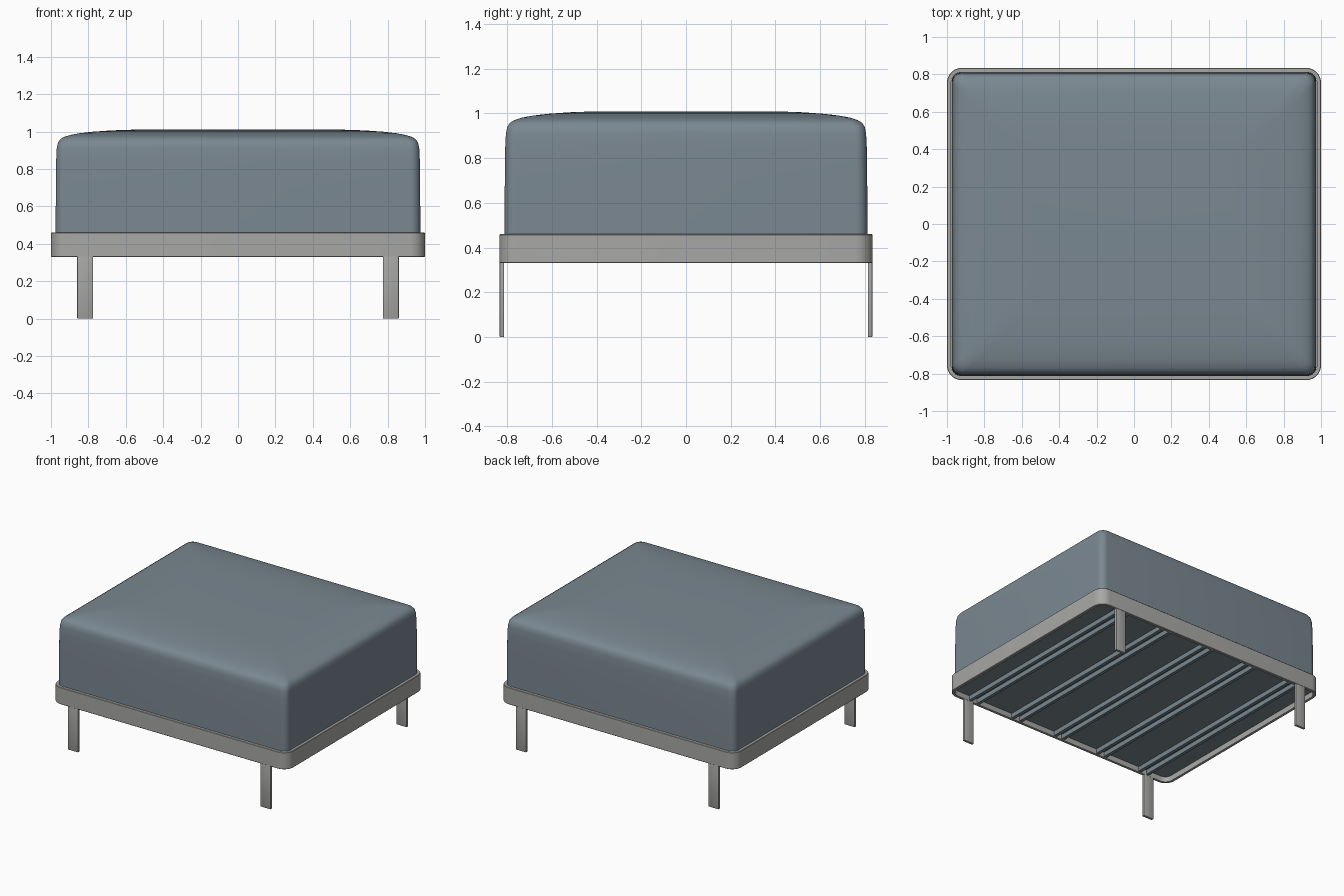
import bpy, bmesh, math

if "Cube" in bpy.data.objects:
    bpy.data.objects.remove(bpy.data.objects["Cube"])


def material(name, rgb):
    m = bpy.data.materials.new(name)
    m.diffuse_color = (*rgb, 1)
    m.use_nodes = True
    m.node_tree.nodes["Principled BSDF"].inputs["Base Color"].default_value = m.diffuse_color
    return m


FABRIC = material("slate_blue_fabric", (0.195, 0.246, 0.285))
METAL = material("light_grey_metal", (0.39, 0.39, 0.38))


def finish(name, bm, mat, angle):
    bmesh.ops.recalc_face_normals(bm, faces=bm.faces)
    me = bpy.data.meshes.new(name)
    bm.to_mesh(me)
    bm.free()
    me.materials.append(mat)
    ob = bpy.data.objects.new(name, me)
    bpy.context.collection.objects.link(ob)
    bpy.ops.object.select_all(action='DESELECT')
    ob.select_set(True)
    bpy.context.view_layer.objects.active = ob
    bpy.ops.object.shade_smooth_by_angle(angle=math.radians(angle))
    return ob


def ring(bm, hx, hy, r, z, n=8):
    """Rounded rectangle of vertices at height z."""
    vs = []
    for k, (sx, sy) in enumerate(((1, 1), (-1, 1), (-1, -1), (1, -1))):
        for i in range(n + 1):
            a = math.pi / 2 * (k + i / n)
            vs.append(bm.verts.new((sx * (hx - r) + r * math.cos(a),
                                    sy * (hy - r) + r * math.sin(a), z)))
    return vs


def bridge(bm, a, b):
    for i in range(len(a)):
        j = (i + 1) % len(a)
        bm.faces.new((a[i], a[j], b[j], b[i]))


def box(bm, x0, x1, y0, y1, z0, z1):
    vs = bmesh.ops.create_cube(bm, size=1)["verts"]
    for v in vs:
        v.co = ((x0 + x1) / 2 + v.co.x * (x1 - x0),
                (y0 + y1) / 2 + v.co.y * (y1 - y0),
                (z0 + z1) / 2 + v.co.z * (z1 - z0))


# Cushion: stacked rounded rectangles, (inset, height), with a crowned top
bm = bmesh.new()
profile = [(0, 0.37), (0, 0.46), (0.001, 0.70), (0.003, 0.85), (0.006, 0.91),
           (0.012, 0.94), (0.024, 0.958), (0.045, 0.971), (0.08, 0.982),
           (0.13, 0.991), (0.2, 0.999), (0.3, 1.006), (0.42, 1.01)]
loops = [ring(bm, 0.975 - d, 0.812 - d, 0.05, z) for d, z in profile]
for a, b in zip(loops, loops[1:]):
    bridge(bm, a, b)
bm.faces.new(loops[0])
bm.faces.new(loops[-1])
finish("cushion", bm, FABRIC, 40)

# Frame: thin band with rounded corners around the cushion base
bm = bmesh.new()
sections = [(0, 0.333), (0, 0.457), (0.003, 0.46), (0.022, 0.46),
            (0.022, 0.33), (0.003, 0.33)]
loops = [ring(bm, 1 - d, 0.835 - d, 0.08 - d, z) for d, z in sections]
for a, b in zip(loops, loops[1:] + loops[:1]):
    bridge(bm, a, b)
finish("frame_band", bm, METAL, 35)

# Legs: flat bars, flush with the front and back of the band
for fy, side in ((-1, "front"), (1, "back")):
    for fx, hand in ((-1, "left"), (1, "right")):
        bm = bmesh.new()
        x, y = fx * 0.817, fy * 0.824
        box(bm, x - 0.043, x + 0.043, y - 0.01, y + 0.01, 0, 0.40)
        bmesh.ops.bevel(bm, geom=bm.edges[:], offset=0.003, segments=2,
                        profile=0.5, affect='EDGES')
        finish(f"{side}_{hand}_leg", bm, METAL, 35)

# Support channels under the cushion, running front to back
bm = bmesh.new()
for i in range(-2, 3):
    for s in (-1, 1):
        x = i * 0.385 + s * 0.035
        box(bm, x - 0.012, x + 0.012, -0.812, 0.812, 0.335, 0.375)
finish("support_channels", bm, FABRIC, 35)
